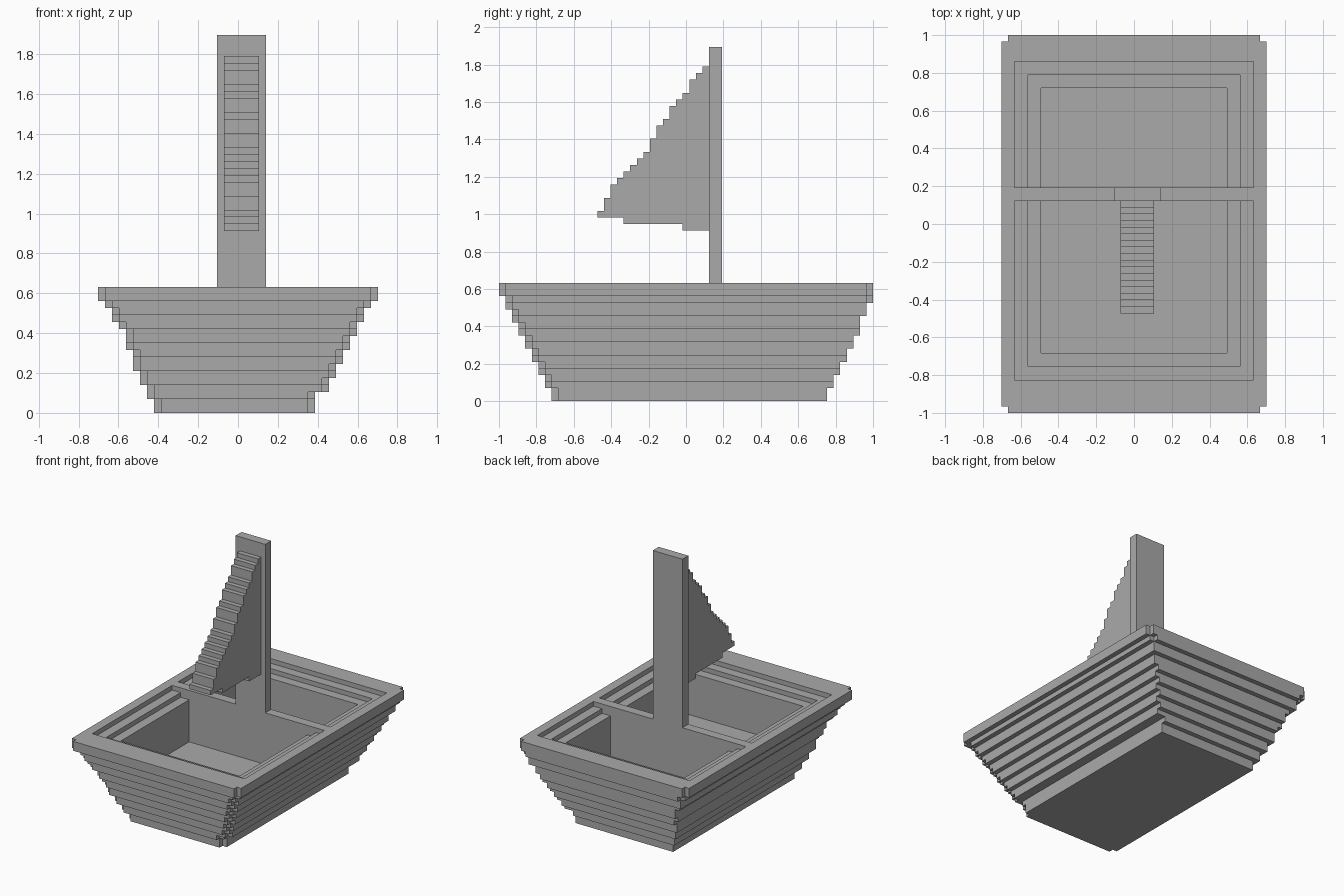
import bpy
import bmesh
from mathutils import Vector

UNIT = 2 / 57          # edge length of one building block

if "Cube" in bpy.data.objects:
    bpy.data.objects.remove(bpy.data.objects["Cube"], do_unlink=True)

grey = bpy.data.materials.new("plain grey")
grey.use_nodes = True
grey.diffuse_color = (0.4, 0.4, 0.4, 1)
grey.node_tree.nodes["Principled BSDF"].inputs["Base Color"].default_value = (0.4, 0.4, 0.4, 1)


def finish(name, bm):
    """Scale block units to scene units and link the part."""
    bmesh.ops.scale(bm, vec=(UNIT, UNIT, UNIT), verts=bm.verts)
    mesh = bpy.data.meshes.new(name)
    bm.to_mesh(mesh)
    bm.free()
    mesh.materials.append(grey)
    obj = bpy.data.objects.new(name, mesh)
    bpy.context.scene.collection.objects.link(obj)
    return obj


def extrude_profile(name, profile, x0, x1):
    """Solid from a (y, z) outline swept along x."""
    bm = bmesh.new()
    face = bm.faces.new([bm.verts.new((x0, y, z)) for y, z in profile])
    grown = bmesh.ops.extrude_face_region(bm, geom=[face], use_keep_orig=True)
    moved = [v for v in grown["geom"] if isinstance(v, bmesh.types.BMVert)]
    bmesh.ops.translate(bm, vec=(x1 - x0, 0, 0), verts=moved)
    bmesh.ops.recalc_face_normals(bm, faces=bm.faces)
    return finish(name, bm)


def box_loop(x0, x1, y0, y1, z):
    return [Vector(p) for p in ((x0, y0, z), (x1, y0, z), (x1, y1, z), (x0, y1, z))]


def notched_loop(x0, x1, y0, y1, z, front, back):
    """Rectangle with a square bite out of the front and back corners."""
    f, b = front, back
    pts = ((x0, y0 + f), (x0 + f, y0 + f), (x0 + f, y0),
           (x1 - f, y0), (x1 - f, y0 + f), (x1, y0 + f),
           (x1, y1 - b), (x1 - b, y1 - b), (x1 - b, y1),
           (x0 + b, y1), (x0 + b, y1 - b), (x0, y1 - b))
    return [Vector((x, y, z)) for x, y in pts]


def add_face(bm, cache, points, inward):
    """Add a face sharing vertices, skipping collapsed ones."""
    unique = []
    for p in points:
        if p not in unique:
            unique.append(p)
    if len(unique) < 3:
        return
    area = Vector()
    for a, b in zip(unique, unique[1:] + unique[:1]):
        area += a.cross(b)
    if area.length < 0.001:
        return
    verts = []
    for p in unique:
        key = tuple(p)
        if key not in cache:
            cache[key] = bm.verts.new(p)
        verts.append(cache[key])
    bm.faces.new(verts[::-1] if inward else verts)


def loft(bm, cache, loops, inward=False):
    """Closed floor plus walls and ledges through a stack of loops."""
    add_face(bm, cache, loops[0], not inward)
    for low, high in zip(loops, loops[1:]):
        n = len(low)
        for i in range(n):
            j = (i + 1) % n
            add_face(bm, cache, [low[i], low[j], high[j], high[i]], inward)


# Heights at which each side of the hull steps out by one block
SIDES = {
    "left": (12, (2, 4, 6, 9, 12, 13, 15, 16)),
    "right": (11, (3, 3, 5, 7, 9, 11, 13, 15, 16)),
    "front": (20.5, (2, 4, 6, 8, 10, 12, 14, 16)),
    "back": (21.5, (2, 4, 6, 8, 10, 13, 15)),
}
RIM, FLOOR = 18, 7


def reach(side, level):
    base, steps = SIDES[side]
    return base + sum(level >= s for s in steps)


# Hull: stepped outer shell
bm, cache = bmesh.new(), {}
shell = []
for level in range(RIM):
    size = (-reach("left", level), reach("right", level),
            -reach("front", level), reach("back", level))
    bite = 1 if level >= 15 else 0
    for z in (level, level + 1):
        shell.append(notched_loop(*size, z, 1, bite))
loft(bm, cache, shell)

# Two holds with stepped ledges, separated by a bulkhead
BULK_FRONT, BULK_BACK = 3.5, 5.5
openings = [shell[-1]]
for front_hold in (True, False):
    loops = []
    for inset, z0, z1 in ((4, FLOOR, 16), (2, 16, 17), (0, 17, RIM)):
        if front_hold:
            y0, y1 = -23.5 + inset, BULK_FRONT
        else:
            y0, y1 = BULK_BACK, 24.5 - inset
        loops += [box_loop(inset - 18, 18 - inset, y0, y1, z) for z in (z0, z1)]
    loft(bm, cache, loops, inward=True)
    openings.append(loops[-1])

# Flat rim around both openings
edges = []
for loop in openings:
    for a, b in zip(loop, loop[1:] + loop[:1]):
        edges.append(bm.edges.get((cache[tuple(a)], cache[tuple(b)])))
filled = bmesh.ops.triangle_fill(bm, edges=edges, use_beauty=True, normal=(0, 0, 1))
rim = [f for f in filled["geom"] if isinstance(f, bmesh.types.BMFace)]
for f in rim:
    f.normal_update()
    if f.normal.z < 0:
        f.normal_flip()
finish("hull", bm)

# Mast standing on the bulkhead
extrude_profile("mast", [(BULK_FRONT, RIM), (BULK_BACK, RIM), (BULK_BACK, 54), (BULK_FRONT, 54)], -3, 4)

# Sail: staircase profile climbing towards the mast
tops = (29, 31, 33, 34, 35, 36, 37, 38, 40, 42, 43, 45, 46, 47, 49, 50, 51)
tip = BULK_FRONT - len(tops)
profile = []
for i, top in enumerate(tops):
    profile += [(tip + i, top), (tip + i + 1, top)]
profile += [(BULK_FRONT, 26), (-0.5, 26), (-0.5, 27), (-9.5, 27), (-9.5, 28), (tip, 28)]
extrude_profile("sail", profile, -2, 3)
